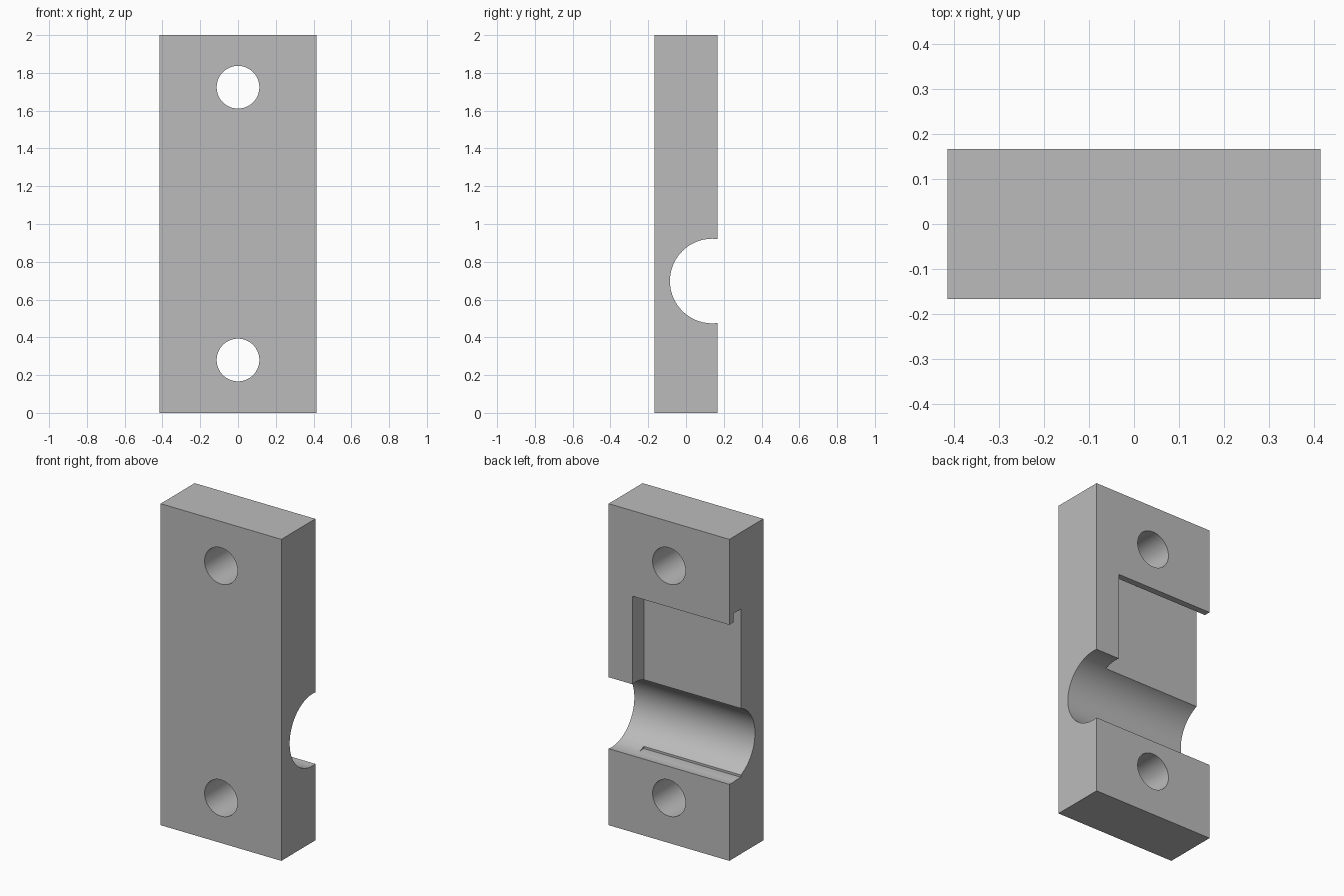
import bpy
import math

cube = bpy.data.objects.get("Cube")
if cube:
    bpy.data.objects.remove(cube, do_unlink=True)

HALF_W, HALF_D, HEIGHT = 0.415, 0.167, 2.0

grey = bpy.data.materials.new("plain grey")
grey.use_nodes = True
grey.diffuse_color = (0.5, 0.5, 0.5, 1)
grey.node_tree.nodes["Principled BSDF"].inputs["Base Color"].default_value = (0.5, 0.5, 0.5, 1)


def box(name, x, y, z):
    """Box from (min, max) ranges along each axis."""
    centre = [(a + b) / 2 for a, b in (x, y, z)]
    bpy.ops.mesh.primitive_cube_add(size=1, location=centre)
    ob = bpy.context.object
    ob.name = name
    ob.scale = [b - a for a, b in (x, y, z)]
    bpy.ops.object.transform_apply(location=True, rotation=True, scale=True)
    ob.data.materials.append(grey)
    return ob


def cylinder(name, radius, length, location, rotation):
    bpy.ops.mesh.primitive_cylinder_add(vertices=96, radius=radius, depth=length,
                                        location=location, rotation=rotation)
    ob = bpy.context.object
    ob.name = name
    bpy.ops.object.transform_apply(location=True, rotation=True, scale=True)
    ob.data.materials.append(grey)
    return ob


def cut(target, cutter):
    cutter.hide_render = True
    mod = target.modifiers.new(cutter.name, 'BOOLEAN')
    mod.operation = 'DIFFERENCE'
    mod.solver = 'EXACT'
    mod.object = cutter
    bpy.ops.object.select_all(action='DESELECT')
    target.select_set(True)
    bpy.context.view_layer.objects.active = target
    bpy.ops.object.modifier_apply(modifier=mod.name)
    bpy.data.objects.remove(cutter, do_unlink=True)


# Main block
block = box("clamp_block", (-HALF_W, HALF_W), (-HALF_D, HALF_D), (0, HEIGHT))

# Rear pocket, open at one side, with an undercut slot behind a thin lip
pocket_x = (-HALF_W - 0.1, 0.252)
cut(block, box("pocket_slot", pocket_x, (0.054, 0.127), (0.477, 1.523)))
cut(block, box("pocket_opening", pocket_x, (0.1, HALF_D + 0.1), (0.6, 1.468)))

# Round channel across the back
cut(block, cylinder("channel", 0.224, 1.2, (0, 0.139, 0.698), (0, math.pi / 2, 0)))

# Bolt holes through the thickness
for z in (0.28, 1.724):
    cut(block, cylinder("bolt_hole", 0.113, 1, (0, 0, z), (math.pi / 2, 0, 0)))

bpy.ops.object.shade_smooth_by_angle(angle=math.radians(20))
